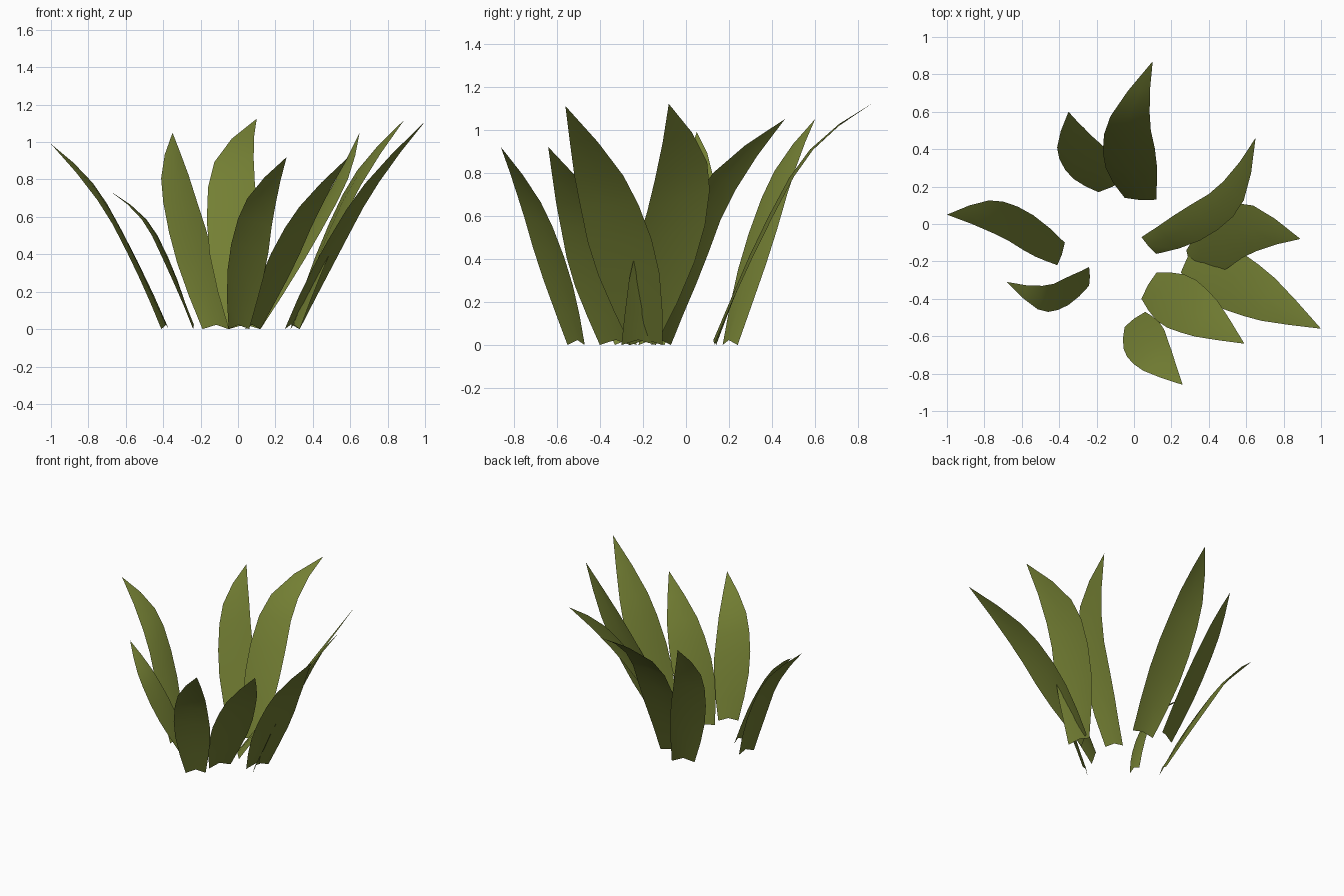
import bpy
import math
from mathutils import Vector

cube = bpy.data.objects.get("Cube")
if cube:
    bpy.data.objects.remove(cube, do_unlink=True)

# One leaf green for the whole plant
green = bpy.data.materials.new("leaf_green")
green.use_nodes = True
colour = (0.175, 0.215, 0.034, 1)
green.diffuse_color = colour
shader = green.node_tree.nodes["Principled BSDF"]
shader.inputs["Base Color"].default_value = colour
shader.inputs["Roughness"].default_value = 0.8

WIDEST = 0.62                                  # where along the leaf it is widest
ROWS = (0, 0.16, 0.32, 0.47, WIDEST, 0.75, 0.88)


def spine(start, middle, tip, t):
    """Slightly bowed stalk up to the widest row, then a curve drooping to the tip."""
    rise = (middle - start) / WIDEST
    bow = ((tip - middle) / (1 - WIDEST) - rise) * 0.3
    if t <= WIDEST:
        return start + rise * t + bow * t * (t - WIDEST)
    s = (t - WIDEST) / (1 - WIDEST)
    control = middle + (rise + bow * WIDEST) * 0.17
    return middle.lerp(control, s).lerp(control.lerp(tip, s), s)


def half_width(base, widest, t):
    """Half-width vector: swells up to the widest row, then closes to the tip."""
    if t <= WIDEST:
        u = t / WIDEST * math.pi
        return base.lerp(widest, math.sin(u / 2)) * (1 + 0.2 * math.sin(u))
    s = (t - WIDEST) / (1 - WIDEST)
    return widest * (1 - s ** 1.7)


def add_leaf(name, base_left, base_right, mid_left, mid_right, tip):
    """Bent pointed blade with a slight midrib; sides named from the plant centre."""
    bl, br = Vector((*base_left, 0)), Vector((*base_right, 0))
    ml, mr, tip = Vector(mid_left), Vector(mid_right), Vector(tip)
    start, middle = (bl + br) / 2, (ml + mr) / 2
    inward = (mr - ml).cross(tip - start).normalized()
    if inward.z < 0:
        inward.negate()

    verts, faces = [], []
    for t in ROWS:
        centre = spine(start, middle, tip, t)
        half = half_width((br - bl) / 2, (mr - ml) / 2, t)
        rib = centre + inward * half.length * 0.1
        if t == 0:
            rib.z += 0.02                      # notched foot
        verts += [centre - half, rib, centre + half]
    verts.append(tip)

    last = len(verts) - 1
    for row in range(len(ROWS) - 1):
        for side in range(2):
            i = row * 3 + side
            faces.append((i, i + 1, i + 4, i + 3))
    faces += [(last - 3, last - 2, last), (last - 2, last - 1, last)]

    mesh = bpy.data.meshes.new(name)
    mesh.from_pydata(verts, [], faces)
    mesh.materials.append(green)
    mesh.shade_smooth()
    leaf = bpy.data.objects.new(name, mesh)
    bpy.context.collection.objects.link(leaf)


# Leaves at the back
add_leaf("back_leaf", (-.05, .14), (.12, .13),
         (-.16, .48, .76), (.09, .50, .78), (.10, .87, 1.125))
add_leaf("back_right_leaf", (-.19, .17), (-.05, .24),
         (-.40, .35, .68), (-.225, .47, .70), (-.35, .60, 1.05))

# Leaves on the model's right
add_leaf("right_leaf", (-.41, -.22), (-.37, -.10),
         (-.67, -.09, .56), (-.70, .12, .67), (-1, .05, .99))
add_leaf("front_right_leaf", (-.24, -.33), (-.24, -.23),
         (-.46, -.47, .50), (-.43, -.32, .50), (-.68, -.31, .735))

# Leaves at the front
add_leaf("front_leaf", (.06, -.47), (-.05, -.55),
         (.18, -.62, .55), (0, -.75, .59), (.26, -.86, .92))
add_leaf("front_left_leaf", (.12, -.26), (.04, -.40),
         (.39, -.35, .54), (.25, -.58, .54), (.59, -.64, .92))

# Leaves on the model's left
add_leaf("left_front_leaf", (.33, -.11), (.25, -.26),
         (.67, -.22, .65), (.58, -.49, .64), (1, -.56, 1.11))
add_leaf("left_leaf", (.28, -.14), (.33, -.30),
         (.56, .11, .72), (.58, -.18, .62), (.89, -.08, 1.12))
add_leaf("back_left_leaf", (.04, -.07), (.12, -.16),
         (.40, .16, .58), (.53, .04, .68), (.65, .46, 1.05))
